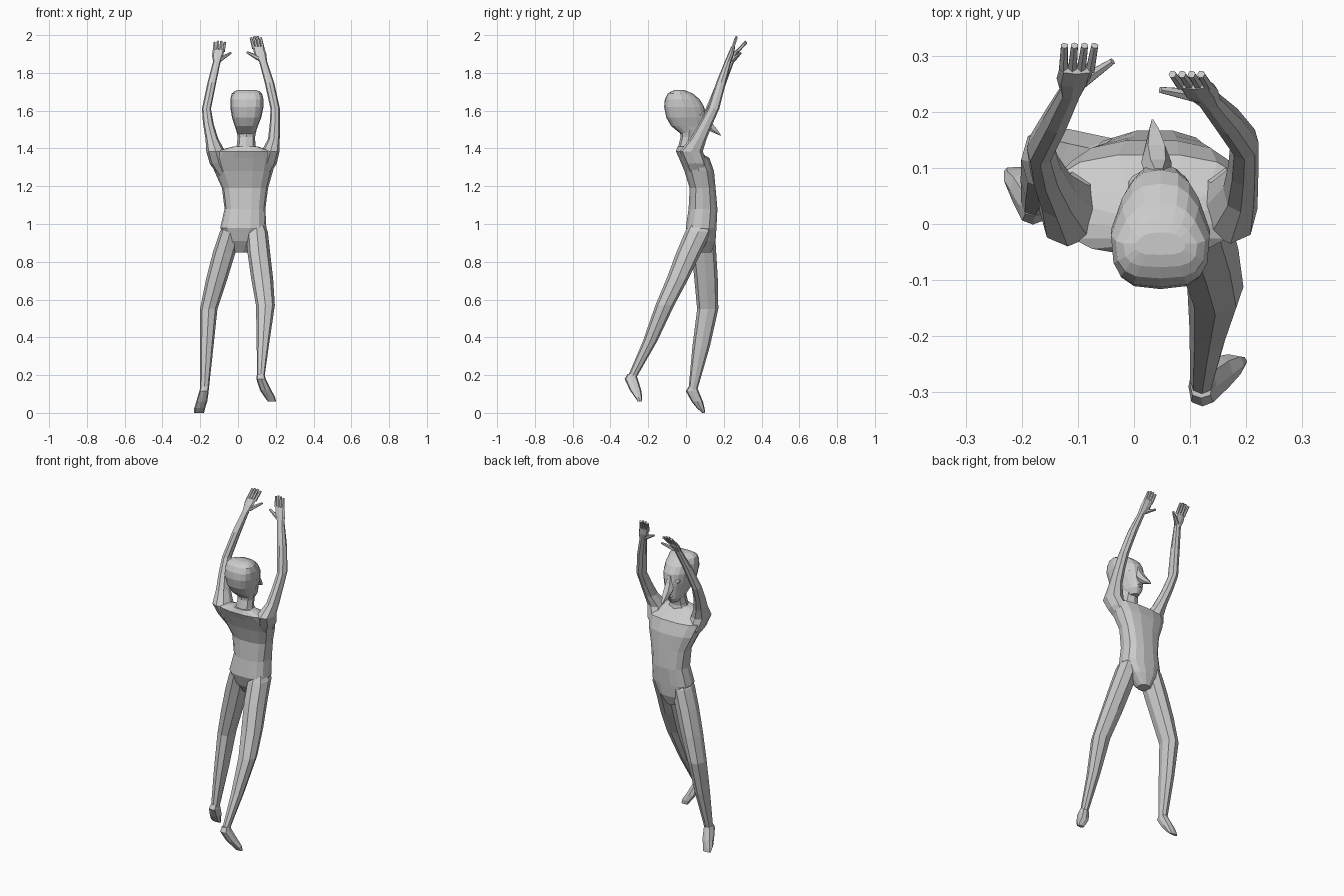
import bpy, bmesh
from math import sin, cos, pi, copysign
from mathutils import Vector


def loft(name, rings, n=8, power=0.85, taper=0.0):
    """Skin level rings (x, y, z, rx, ry); taper narrows the +y side."""
    bm = bmesh.new()
    loops = []
    for x, y, z, rx, ry in rings:
        loop = []
        for i in range(n):
            a = 2 * pi * i / n
            c, s = cos(a), sin(a)
            u = copysign(abs(c) ** power, c)
            v = copysign(abs(s) ** power, s)
            u *= 1 - taper * max(v, 0)
            loop.append(bm.verts.new((x + rx * u, y + ry * v, z)))
        loops.append(loop)
    for a, b in zip(loops, loops[1:]):
        for i in range(n):
            j = (i + 1) % n
            bm.faces.new((a[i], a[j], b[j], b[i]))
    bm.faces.new(loops[0])
    bm.faces.new(loops[-1])
    bmesh.ops.recalc_face_normals(bm, faces=bm.faces)
    me = bpy.data.meshes.new(name)
    bm.to_mesh(me)
    bm.free()
    ob = bpy.data.objects.new(name, me)
    bpy.context.collection.objects.link(ob)
    return ob


def rod(name, a, b, r0, r1):
    """Six-sided tapered rod between two points."""
    a, b = Vector(a), Vector(b)
    bpy.ops.mesh.primitive_cone_add(vertices=6, radius1=r0, radius2=r1,
                                    depth=(b - a).length, location=(a + b) / 2)
    ob = bpy.context.object
    ob.name = name
    ob.rotation_euler = (b - a).to_track_quat('Z', 'Y').to_euler()
    return ob


# Torso with briefs-shaped pelvis
loft("torso", [
    (.015, .10, .85, .035, .035), (.02, .09, .91, .085, .068),
    (.028, .08, .98, .122, .083), (.037, .09, 1.08, .108, .078),
    (.037, .088, 1.19, .122, .07), (.03, .07, 1.28, .155, .08),
    (.026, .043, 1.35, .178, .082), (.028, .005, 1.385, .15, .06),
    (.04, -.005, 1.41, .065, .04)], n=14, power=.8)

# Neck
loft("neck", [
    (.043, .01, 1.36, .085, .05), (.043, .005, 1.415, .05, .045),
    (.044, .015, 1.46, .046, .044), (.045, .02, 1.53, .06, .055)])

# Head, boxy at the back and narrowing to the face
loft("head", [
    (.043, .055, 1.445, .025, .028), (.043, .04, 1.475, .046, .065),
    (.044, .012, 1.52, .062, .092), (.046, .0, 1.565, .078, .105),
    (.047, -.01, 1.62, .088, .106), (.047, -.02, 1.66, .088, .092),
    (.047, -.03, 1.69, .08, .067), (.047, -.035, 1.703, .066, .042),
    (.047, -.035, 1.71, .045, .02)],
    n=16, power=.65, taper=.35)

# Beak-like nose
loft("nose", [
    (.033, .184, 1.468, .002, .003), (.036, .145, 1.495, .015, .028),
    (.04, .11, 1.53, .027, .035), (.043, .09, 1.57, .024, .028),
    (.044, .085, 1.61, .013, .016)], n=6)

# Eyes
for side, x in (("left", .004), ("right", .084)):
    bpy.ops.mesh.primitive_uv_sphere_add(segments=8, ring_count=6,
                                         radius=1, location=(x, .078, 1.58))
    eye = bpy.context.object
    eye.name = side + "_eye"
    eye.scale = (.018, .01, .012)
    eye.rotation_euler = (0, 0, .7 if side == "left" else -.7)

# Mouth
loft("mouth", [(.04, .098, 1.482, .015, .008), (.04, .1, 1.49, .02, .012),
               (.04, .098, 1.498, .015, .008)], n=6)

# Legs, tapering into the hips
loft("left_leg", [
    (-.02, .08, 1.03, .03, .045), (-.04, .085, .96, .056, .068),
    (-.073, .095, .85, .06, .065),
    (-.115, .107, .70, .056, .062), (-.155, .115, .55, .046, .056),
    (-.166, .08, .35, .036, .046), (-.178, .036, .12, .023, .023)])
loft("right_leg", [
    (.095, .08, 1.03, .03, .045), (.1, .066, .96, .058, .07),
    (.11, .015, .85, .06, .066),
    (.128, -.045, .71, .058, .058), (.145, -.112, .57, .05, .05),
    (.133, -.19, .38, .034, .038), (.12, -.285, .19, .02, .024)])

# Feet, toes pointing down
loft("left_foot", [
    (-.178, .035, .14, .02, .021), (-.18, .033, .115, .025, .034),
    (-.192, .06, .06, .029, .03), (-.203, .078, .025, .029, .02),
    (-.206, .094, 0, .026, .008)], power=.7)
loft("right_foot", [
    (.12, -.287, .205, .02, .023), (.122, -.29, .18, .025, .035),
    (.146, -.267, .12, .03, .03), (.168, -.252, .085, .028, .02),
    (.18, -.245, .06, .022, .01)], power=.7)

# Arms with palms, tapering into the shoulders
loft("left_arm", [
    (-.07, .06, 1.25, .03, .04), (-.1, .045, 1.32, .05, .058),
    (-.118, .022, 1.385, .05, .062),
    (-.138, .055, 1.45, .034, .044), (-.157, .095, 1.53, .028, .036),
    (-.167, .135, 1.61, .024, .031), (-.138, .188, 1.75, .023, .026),
    (-.112, .238, 1.86, .02, .017), (-.108, .26, 1.895, .03, .016),
    (-.102, .277, 1.925, .031, .01)])
loft("right_arm", [
    (.13, .065, 1.25, .03, .04), (.155, .052, 1.32, .05, .058),
    (.172, .027, 1.385, .048, .062),
    (.19, .065, 1.45, .031, .044), (.195, .105, 1.53, .027, .036),
    (.197, .145, 1.61, .025, .031), (.166, .186, 1.75, .025, .026),
    (.133, .222, 1.86, .021, .017), (.118, .238, 1.9, .032, .016),
    (.107, .25, 1.94, .031, .01)])

# Fingers and thumbs
for i in range(4):
    t = i - 1.5
    lift = .006 * (1.25 - abs(t))
    rod("left_finger_%d" % (i + 1), (-.102 + .016 * t, .274, 1.915),
        (-.097 + .018 * t, .318, 1.962 + lift), .009, .007)
    rod("right_finger_%d" % (i + 1), (.107 + .016 * t, .247, 1.93),
        (.094 + .017 * t, .267, 1.988 + lift), .009, .007)
rod("left_thumb", (-.098, .25, 1.87), (-.038, .29, 1.906), .014, .006)
rod("right_thumb", (.115, .228, 1.875), (.047, .239, 1.91), .014, .006)
